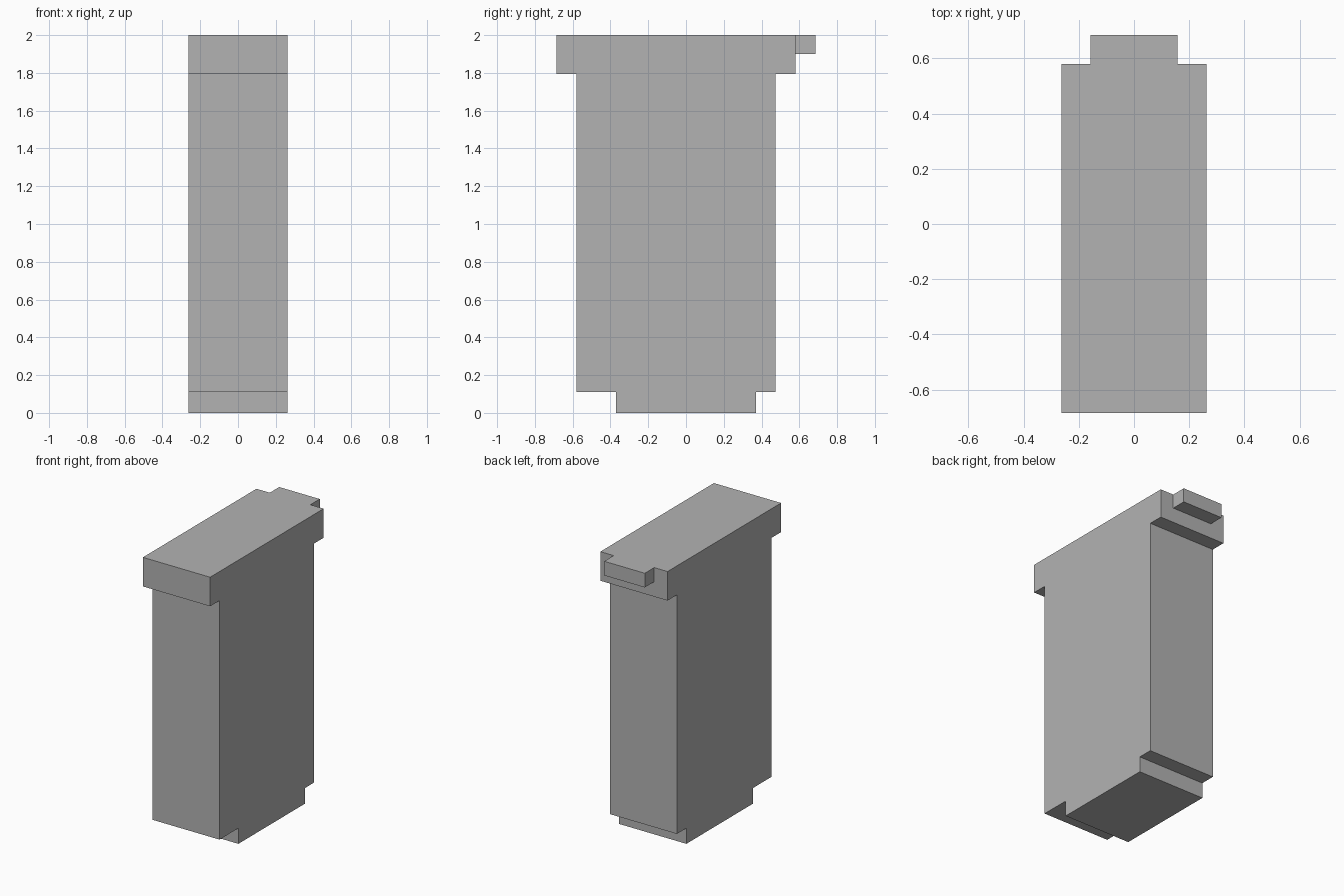
import bpy
import bmesh

cube = bpy.data.objects.get("Cube")
if cube:
    bpy.data.objects.remove(cube, do_unlink=True)

grey = bpy.data.materials.new("plain_grey")
grey.use_nodes = True
colour = (0.45, 0.45, 0.45, 1)
grey.diffuse_color = colour
grey.node_tree.nodes["Principled BSDF"].inputs["Base Color"].default_value = colour


def extrude_profile(name, profile, half_width):
    """Extrude a side outline of (y, z) points across x."""
    bm = bmesh.new()
    face = bm.faces.new([bm.verts.new((-half_width, y, z)) for y, z in profile])
    result = bmesh.ops.extrude_face_region(bm, geom=[face])
    moved = [v for v in result["geom"] if isinstance(v, bmesh.types.BMVert)]
    bmesh.ops.translate(bm, verts=moved, vec=(2 * half_width, 0, 0))
    bmesh.ops.recalc_face_normals(bm, faces=bm.faces[:])
    mesh = bpy.data.meshes.new(name)
    bm.to_mesh(mesh)
    bm.free()
    mesh.materials.append(grey)
    obj = bpy.data.objects.new(name, mesh)
    bpy.context.collection.objects.link(obj)
    return obj


# Main block: narrow foot, tall body and overhanging head in one outline
extrude_profile("stepped_body", [
    (-0.37, 0), (0.37, 0), (0.37, 0.11), (0.475, 0.11),
    (0.475, 1.795), (0.58, 1.795), (0.58, 2), (-0.685, 2),
    (-0.685, 1.795), (-0.58, 1.795), (-0.58, 0.11), (-0.37, 0.11),
], 0.262)

# Small tab on the back of the head, flush with the top
extrude_profile("back_tab", [(0.58, 1.9), (0.685, 1.9), (0.685, 2), (0.58, 2)], 0.158)
